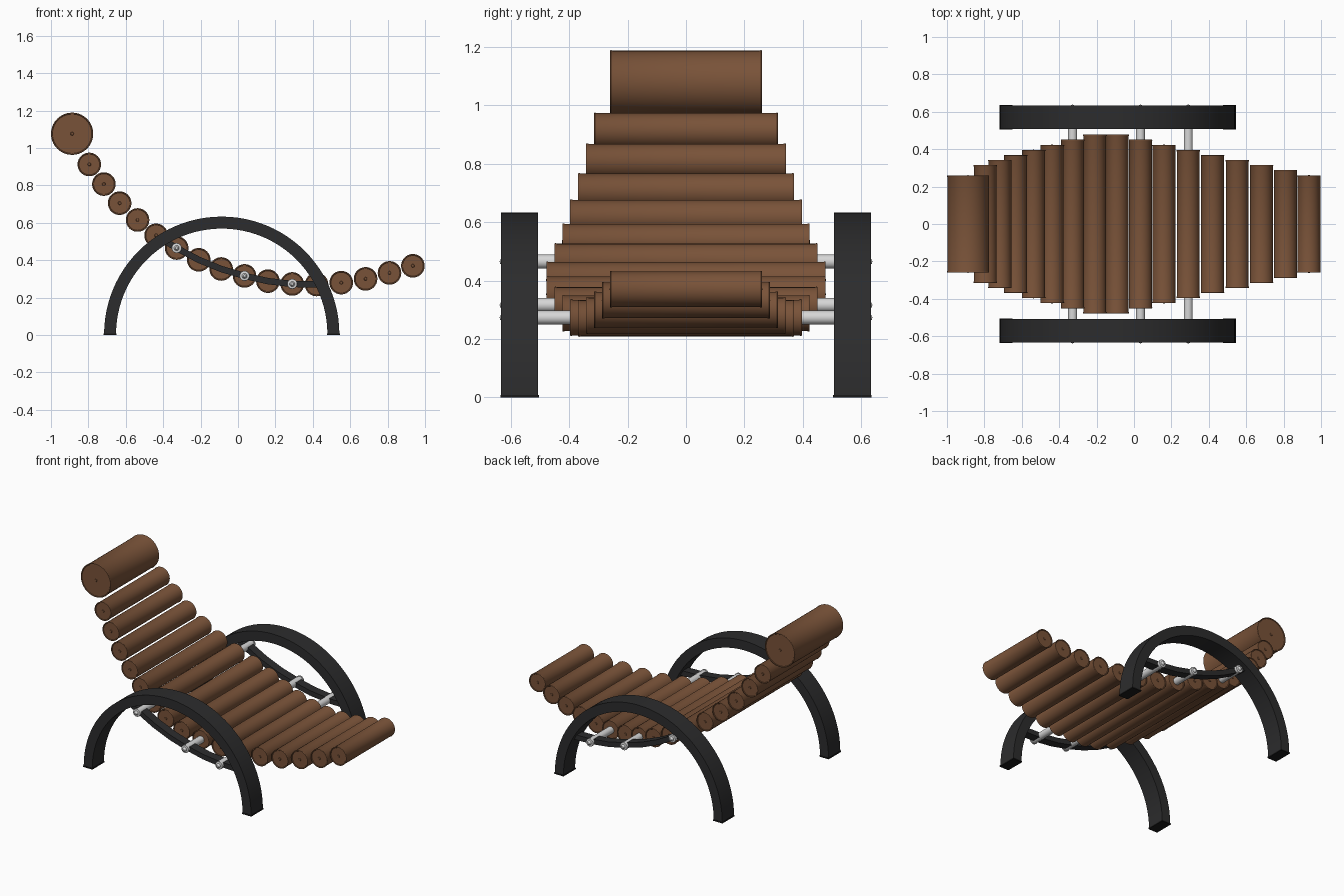
import bpy
import bmesh
from math import sin, cos, pi, radians
from mathutils import Vector

if "Cube" in bpy.data.objects:
    bpy.data.objects.remove(bpy.data.objects["Cube"], do_unlink=True)


def material(name, color, metallic=0.0):
    m = bpy.data.materials.new(name)
    m.use_nodes = True
    m.diffuse_color = (*color, 1)
    bsdf = m.node_tree.nodes["Principled BSDF"]
    bsdf.inputs["Base Color"].default_value = (*color, 1)
    bsdf.inputs["Roughness"].default_value = 0.6
    return m


BROWN = material("brown leather", (0.19, 0.085, 0.04))
DARK = material("dark frame", (0.025, 0.025, 0.026))
STEEL = material("light steel", (0.68, 0.68, 0.68))
RUBBER = material("black rubber", (0.01, 0.01, 0.01))


def finish(name, bm, mat, location=(0, 0, 0)):
    bmesh.ops.recalc_face_normals(bm, faces=bm.faces)
    mesh = bpy.data.meshes.new(name)
    bm.to_mesh(mesh)
    bm.free()
    mesh.materials.append(mat)
    mesh.shade_smooth()
    mesh.set_sharp_from_angle(angle=radians(35))
    obj = bpy.data.objects.new(name, mesh)
    obj.location = location
    bpy.context.collection.objects.link(obj)
    return obj


def lathe(name, profile, location, mat, segments=40):
    """Turn (radius, y) points around the y axis."""
    bm = bmesh.new()
    verts = [bm.verts.new((r, y, 0)) for r, y in profile]
    edges = [bm.edges.new(pair) for pair in zip(verts, verts[1:])]
    bmesh.ops.spin(bm, geom=verts + edges, cent=(0, 0, 0), axis=(0, 1, 0),
                   angle=2 * pi, steps=segments, use_duplicate=False)
    bmesh.ops.remove_doubles(bm, verts=bm.verts, dist=0.0001)
    return finish(name, bm, mat, location)


def sweep(name, path, thick, y0, y1, mat):
    """Sweep a rectangular bar along an (x, z) path."""
    bm = bmesh.new()
    pts = [Vector((x, 0, z)) for x, z in path]
    rings = []
    for i, p in enumerate(pts):
        t = (pts[min(i + 1, len(pts) - 1)] - pts[max(i - 1, 0)]).normalized()
        n = Vector((-t.z, 0, t.x)) * thick / 2
        rings.append([bm.verts.new((q.x, y, q.z)) for q, y in
                      ((p + n, y0), (p + n, y1), (p - n, y1), (p - n, y0))])
    for a, b in zip(rings, rings[1:]):
        for k in range(4):
            j = (k + 1) % 4
            bm.faces.new((a[k], a[j], b[j], b[k]))
    bm.faces.new(rings[0])
    bm.faces.new(rings[-1])
    return finish(name, bm, mat)


def box(name, center, size, mat):
    bm = bmesh.new()
    bmesh.ops.create_cube(bm, size=1)
    bmesh.ops.scale(bm, vec=size, verts=bm.verts)
    return finish(name, bm, mat, center)


# Padded rolls: piped rim and a small button at each end
def roll(name, x, z, r, w):
    half = [(0, w + .004), (.007, w + .003), (.009, w), (r - .007, w),
            (r - .005, w + .003), (r, w + .003), (r + .001, w - .001),
            (r - .001, w - .006)]
    profile = half + [(a, -y) for a, y in reversed(half)]
    lathe(name, profile, (x, 0, z), BROWN)


centers = [(-.795, .912), (-.717, .807), (-.633, .705), (-.537, .615),
           (-.438, .533), (-.328, .465), (-.21, .402), (-.09, .353),
           (.035, .316), (.16, .288), (.29, .273), (.42, .27),
           (.552, .28), (.682, .3), (.81, .332), (.935, .37)]
roll("head_roll", -.887, 1.076, .112, .257)
for i, (x, z) in enumerate(centers):
    width = .475 - .0272 * (6 - i if i <= 6 else i - 7)
    roll(f"seat_roll_{i + 1}", x, z, .062, width)

# Steel cross rods through three of the rolls
rods = [centers[5], centers[8], centers[10]]
for i, (x, z) in enumerate(rods):
    lathe(f"cross_rod_{i + 1}",
          [(0, -.61), (.024, -.61), (.024, .61), (0, .61)],
          (x, 0, z), STEEL, 24)

# Arched legs, seat rails, feet and bolts on both sides
ARCH_X, ARCH_R, STEPS = -.087, .597, 48
arch = [(ARCH_X - ARCH_R * cos(pi * i / STEPS), .004 + ARCH_R * sin(pi * i / STEPS))
        for i in range(STEPS + 1)]
rail = [(-.4, .508)] + centers[5:12] + [(.45, .27)]
for side, s in (("left", 1), ("right", -1)):
    # the model's left and right follow the x axis, so these pairs are back and front
    label = "back" if s > 0 else "front"
    sweep(f"{label}_arch", arch, .064, s * .507, s * .633, DARK)
    sweep(f"{label}_rail", rail, .034, s * .54, s * .6, DARK)
    for k, fx in enumerate((ARCH_X - ARCH_R, ARCH_X + ARCH_R)):
        box(f"{label}_foot_{k + 1}", (fx, s * .57, .004), (.07, .132, .008), RUBBER)
    for k, (x, z) in enumerate(rods):
        dome = [(0, .638), (.007, .637), (.012, .63), (.014, .622),
                (.026, .62), (.027, .61), (0, .608)]
        lathe(f"{label}_bolt_{k + 1}", [(r, s * y) for r, y in dome],
              (x, 0, z), STEEL, 20)
